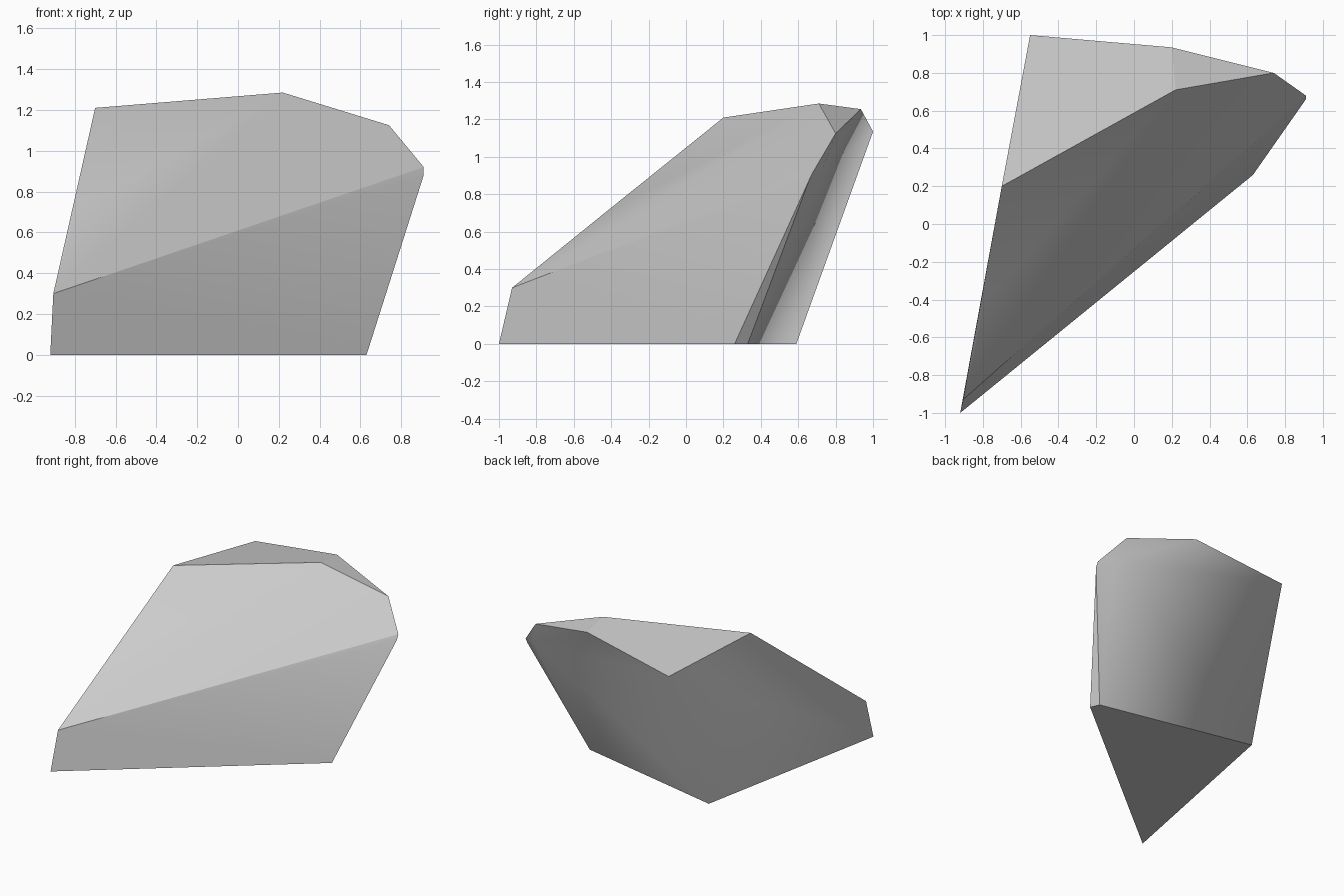
import bpy, bmesh, math
from mathutils import Vector

cube = bpy.data.objects.get("Cube")
if cube:
    bpy.data.objects.remove(cube, do_unlink=True)

# Stone colour
stone = bpy.data.materials.new("stone_grey")
stone.use_nodes = True
grey = (0.6, 0.6, 0.6, 1)
stone.diffuse_color = grey
stone.node_tree.nodes["Principled BSDF"].inputs["Base Color"].default_value = grey

# Corners of the boulder, ring by ring
base = [(-.92, -1, 0), (.63, .26, 0), (.60, .33, 0), (-.61, .59, 0)]
front_rim = [(-.905, -.93, .30), (-.79, -.41, .72), (-.70, .20, 1.21),
             (.22, .71, 1.285), (.74, .80, 1.125), (.91, .68, .92), (.91, .66, .88)]
back_rim = [(.20, .935, 1.255), (-.45, .98, 1.15), (-.55, 1, 1.135), (.81, .735, .945)]

# Wrap the corners in a faceted skin and merge nearly flat triangles
bm = bmesh.new()
verts = [bm.verts.new(p) for p in base + front_rim + back_rim]
bmesh.ops.convex_hull(bm, input=verts)
bmesh.ops.dissolve_limit(bm, angle_limit=math.radians(1.5), verts=bm.verts[:], edges=bm.edges[:])
bmesh.ops.recalc_face_normals(bm, faces=bm.faces[:])

# Crisp edges everywhere, except where the back rolls softly into the left flank
def soft(face):
    n = face.normal
    return n.z < .2 and n.z > -.9 and (n.x < -.5 or n.y > .6)

for f in bm.faces:
    f.smooth = True
for e in bm.edges:
    both_soft = all(soft(f) for f in e.link_faces)
    low = max(v.co.z for v in e.verts) > 1 and min(v.co.z for v in e.verts) < .1
    e.smooth = e.calc_face_angle(0) < math.radians(20) or (both_soft and low)

mesh = bpy.data.meshes.new("boulder")
bm.to_mesh(mesh)
bm.free()
mesh.materials.append(stone)
boulder = bpy.data.objects.new("boulder", mesh)
bpy.context.scene.collection.objects.link(boulder)
